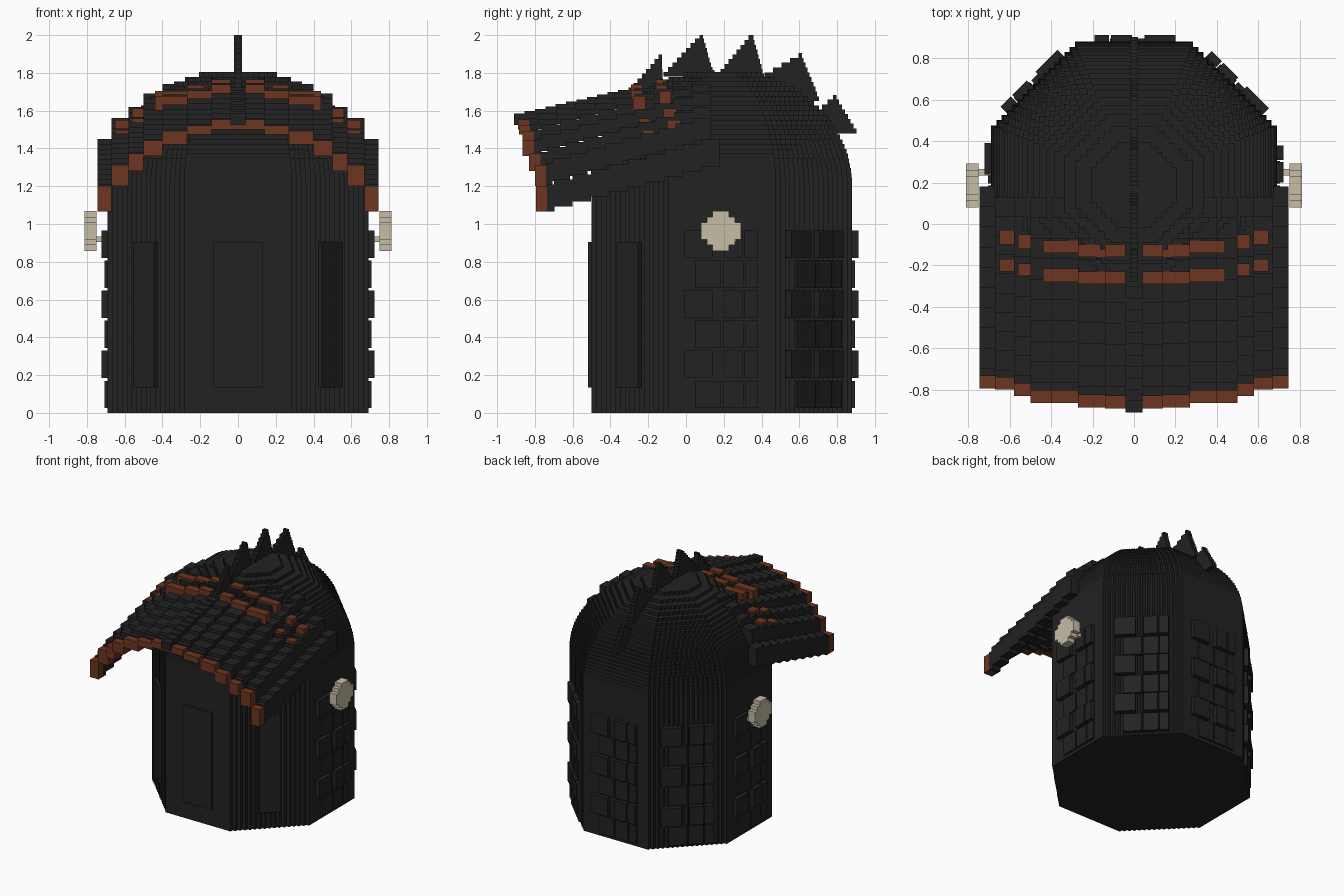
import bpy, bmesh, math
from mathutils import Matrix, Vector

if "Cube" in bpy.data.objects:
    bpy.data.objects.remove(bpy.data.objects["Cube"])

U = 0.0254          # block size
CY = 0.19           # body centre along y


def material(name, rgb):
    m = bpy.data.materials.new(name)
    m.diffuse_color = (*rgb, 1)
    m.use_nodes = True
    m.node_tree.nodes["Principled BSDF"].inputs["Base Color"].default_value = m.diffuse_color
    return m


BLACK = material("charcoal", (0.016, 0.016, 0.016))
RUST = material("rust", (0.15, 0.035, 0.014))
BONE = material("bone", (0.56, 0.51, 0.38))


def finish(bm, name, mat):
    bmesh.ops.recalc_face_normals(bm, faces=bm.faces)
    me = bpy.data.meshes.new(name)
    bm.to_mesh(me)
    bm.free()
    me.materials.append(mat)
    ob = bpy.data.objects.new(name, me)
    bpy.context.collection.objects.link(ob)
    return ob


def box(bm, x, y, z, mat=Matrix()):
    c = Vector(((x[0] + x[1]) / 2, (y[0] + y[1]) / 2, (z[0] + z[1]) / 2))
    s = (x[1] - x[0], y[1] - y[0], z[1] - z[0])
    bmesh.ops.create_cube(bm, size=1, matrix=mat @ Matrix.Translation(c) @ Matrix.Diagonal((*s, 1)))


def stepped_octagon(a):
    """Octagon outline of apothem a whose diagonal sides are stairs."""
    h = a * math.tan(math.pi / 8)
    n = max(1, round((a - h) / U))
    d = (a - h) / n
    quarter = [(a, h)]
    for i in range(n):
        quarter += [(a - (i + 1) * d, h + i * d), (a - (i + 1) * d, h + (i + 1) * d)]
    pts = []
    for k in range(4):
        c, s = (1, 0, -1, 0)[k], (0, 1, 0, -1)[k]
        pts += [(c * x - s * y, s * x + c * y) for x, y in quarter]
    return pts


def prism(bm, outline, z0, z1, mat=Matrix()):
    lo = [bm.verts.new(mat @ Vector((x, y, z0))) for x, y in outline]
    hi = [bm.verts.new(mat @ Vector((x, y, z1))) for x, y in outline]
    bm.faces.new(lo[::-1])
    bm.faces.new(hi)
    for i in range(len(lo)):
        j = (i + 1) % len(lo)
        bm.faces.new((lo[i], lo[j], hi[j], hi[i]))


# Octagonal wall
centre = Matrix.Translation((0, CY, 0))
bm = bmesh.new()
prism(bm, stepped_octagon(0.69), 0, 1.22, centre)
finish(bm, "wall", BLACK)

# Dome of shrinking layers
bm = bmesh.new()
z = 1.22
while z < 1.80:
    a = 0.69 * math.sqrt(1 - ((z + U / 2 - 1.2) / 0.62) ** 2)
    prism(bm, stepped_octagon(a), z, z + U, centre)
    z += U
finish(bm, "dome", BLACK)

# Raised bricks on the sides, back and rear diagonals
bm = bmesh.new()
for angle in (0, 45, 90, 135, 180):
    turn = centre @ Matrix.Rotation(math.radians(angle), 4, 'Z')
    for row in range(6):
        z0 = 0.025 + row * 0.159
        if row % 2:
            spans, out = ((-0.2, -0.05), (0.01, 0.11), (0.12, 0.19)), 0.722
        else:
            spans, out = ((-0.14, -0.005), (0.005, 0.115), (0.125, 0.19)), 0.706
        for t in spans:
            box(bm, (0.66, out), t, (z0, z0 + 0.145), turn)
finish(bm, "bricks", BLACK)

# Front door plate and front diagonal plates
bm = bmesh.new()
for angle, w in ((-90, 0.13), (-45, 0.08), (-135, 0.08)):
    turn = centre @ Matrix.Rotation(math.radians(angle), 4, 'Z')
    box(bm, (0.66, 0.708), (-w, w), (0.135, 0.905), turn)
finish(bm, "door_plates", BLACK)

# Arched visor: stepped planks (x0, x1, front y, front top z, front bottom z)
PLANKS = [(0, 0.14, -0.89, 1.56, 1.50), (0.14, 0.27, -0.885, 1.53, 1.475),
          (0.27, 0.4, -0.865, 1.50, 1.42), (0.4, 0.5, -0.865, 1.45, 1.36),
          (0.5, 0.58, -0.83, 1.38, 1.28), (0.58, 0.67, -0.80, 1.32, 1.20),
          (0.67, 0.745, -0.795, 1.21, 1.065)]
RISE, STEPS = 0.24, 10
visor, trim, bands = bmesh.new(), bmesh.new(), bmesh.new()
for i, (x0, x1, yf, top, bot) in enumerate(PLANKS):
    yb = 0.18 if i == 6 else 0.13
    dy = (yb - yf) / STEPS
    # rows of the two coloured bands on this plank
    rows = [(-0.16, -0.10), (-0.29, -0.23)] if i < 2 else [(-0.14, -0.08), (-0.28, -0.215)]
    if i >= 4:
        k = (i - 4) * 0.02
        rows = [(-0.12 + k, -0.05 + k), (-0.25 + k, -0.19 + k)]
    for s in (-1, 1):
        xs = sorted((s * x0, s * x1))
        for n in range(STEPS):
            lift = RISE * n / (STEPS - 1)
            front = yf + n * dy + (0.06 if n == 0 else 0)
            box(visor, xs, (front, yf + (n + 1) * dy), (bot + lift, top + lift))
        box(trim, xs, (yf, yf + 0.06), (bot, top - 0.008))
        if i in (3, 6):
            continue
        bx = sorted((s * max(x0, 0.04), s * (x1 - 0.02 if i >= 4 else x1)))
        if i == 2:
            bx = sorted((s * x0, s * 0.44))
        for y in rows:
            n = min(STEPS - 1, int((y[1] - yf) / dy))
            zt = top + RISE * n / (STEPS - 1)
            box(bands, bx, y, (zt - 0.06, zt + 0.018))
finish(visor, "visor", BLACK)
finish(trim, "visor_trim", RUST)
finish(bands, "visor_bands", RUST)

# Ridge along the visor centre
bm = bmesh.new()
for n in range(12):
    y = -0.91 + n * 0.055
    zt = 1.585 + n * 0.0125
    box(bm, (-0.04, 0.04), (y, y + 0.055), (zt - 0.06, zt))
for n in range(8):
    y = -0.25 + n * 0.05
    box(bm, (-0.02, 0.02), (y, y + 0.05), (1.66, 1.73 + n * 0.012))
finish(bm, "ridge", BLACK)

# Crest spikes: (y, z) outlines sliced into stepped layers
SPIKES = [[(-0.29, 1.72), (-0.13, 1.90), (-0.12, 1.72)],
          [(-0.13, 1.78), (0.085, 2.01), (0.15, 1.78)],
          [(0.16, 1.78), (0.35, 2.01), (0.43, 1.72)],
          [(0.36, 1.76), (0.61, 1.90), (0.71, 1.65), (0.55, 1.60)],
          [(0.66, 1.57), (0.79, 1.68), (0.91, 1.48), (0.66, 1.48)]]
bm = bmesh.new()
for outline in SPIKES:
    z = min(p[1] for p in outline)
    top = max(p[1] for p in outline)
    while z < top - 0.01:
        m = min(z + U / 2, top - 0.002)
        ys = []
        for (ya, za), (yb, zb) in zip(outline, outline[1:] + outline[:1]):
            if (za - m) * (zb - m) < 0:
                ys.append(ya + (yb - ya) * (m - za) / (zb - za))
        if len(ys) > 1:
            y0, y1 = min(ys), max(ys)
            pad = max(0, (0.02 - (y1 - y0)) / 2)
            box(bm, (-0.02, 0.02), (y0 - pad, y1 + pad), (z, min(z + U, 2.0)))
        z += U
finish(bm, "crest_spikes", BLACK)

# Round side knobs on short stems
bm = bmesh.new()
for s in (-1, 1):
    face = Matrix.Translation((0, 0.185, 0.963)) @ Matrix.Rotation(s * math.pi / 2, 4, 'Y')
    prism(bm, stepped_octagon(0.106), 0.75, 0.812, face)
    box(bm, sorted((s * 0.69, s * 0.76)), (0.235, 0.265), (0.905, 0.935))
finish(bm, "side_knobs", BONE)
